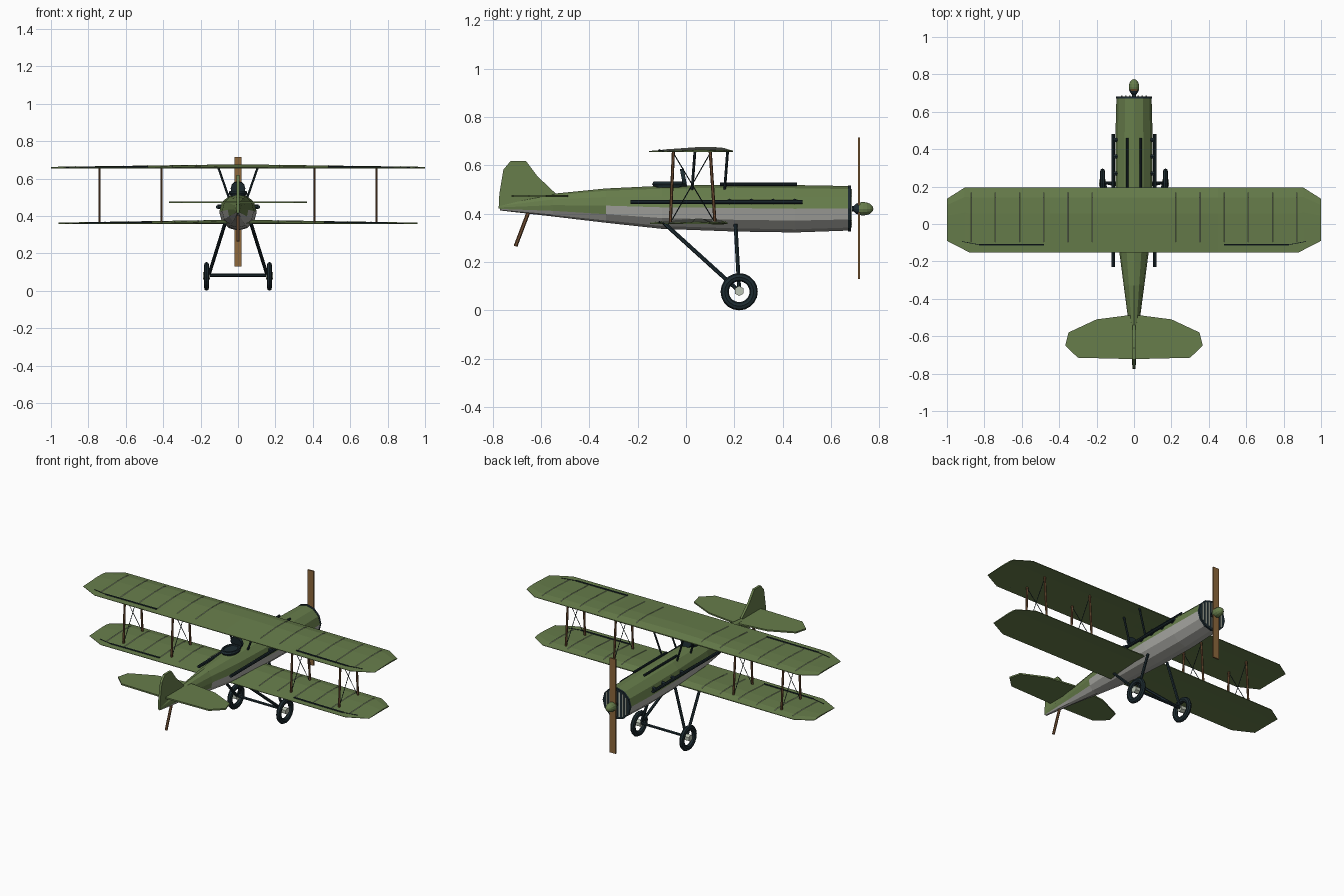
import bpy, bmesh, math
from mathutils import Vector, Matrix

cube = bpy.data.objects.get("Cube")
if cube:
    bpy.data.objects.remove(cube, do_unlink=True)


def material(name, rgb):
    m = bpy.data.materials.new(name)
    m.use_nodes = True
    m.diffuse_color = (*rgb, 1)
    m.node_tree.nodes["Principled BSDF"].inputs["Base Color"].default_value = (*rgb, 1)
    return m


GREEN = material("olive green", (0.135, 0.205, 0.07))
GREY = material("underside grey", (0.42, 0.42, 0.39))
DARK = material("blue black", (0.012, 0.024, 0.03))
WOOD = material("propeller wood", (0.27, 0.14, 0.045))
STRUT = material("strut brown", (0.17, 0.08, 0.035))
PALE = material("pale grey", (0.5, 0.55, 0.46))


def finish(name, bm, *mats):
    bmesh.ops.recalc_face_normals(bm, faces=bm.faces)
    me = bpy.data.meshes.new(name)
    bm.to_mesh(me)
    bm.free()
    for m in mats:
        me.materials.append(m)
    ob = bpy.data.objects.new(name, me)
    bpy.context.collection.objects.link(ob)
    return ob


def rods(name, pairs, r, mat, sides=6):
    """Straight round bars between pairs of points, in one object."""
    bm = bmesh.new()
    for a, b in pairs:
        a, b = Vector(a), Vector(b)
        turn = (b - a).to_track_quat('Z', 'Y').to_matrix().to_4x4()
        bmesh.ops.create_cone(bm, cap_ends=True, segments=sides, radius1=r, radius2=r,
                              depth=(b - a).length, matrix=Matrix.Translation((a + b) / 2) @ turn)
    return finish(name, bm, mat)


def box(name, loc, size, mat):
    bm = bmesh.new()
    bmesh.ops.create_cube(bm, size=1, matrix=Matrix.Translation(loc) @ Matrix.Diagonal((*size, 1)))
    return finish(name, bm, mat)


def plate(name, outline, thick, mat):
    """Extrude a closed 3D outline by a thickness vector, centred on the outline."""
    bm = bmesh.new()
    t = Vector(thick)
    face = bm.faces.new([bm.verts.new(Vector(p) - t / 2) for p in outline])
    ext = bmesh.ops.extrude_face_region(bm, geom=[face])
    bmesh.ops.translate(bm, vec=t, verts=[v for v in ext["geom"] if isinstance(v, bmesh.types.BMVert)])
    return finish(name, bm, mat)


def loft(bm, rings):
    rows = [[bm.verts.new(p) for p in ring] for ring in rings]
    n = len(rows[0])
    faces = [[bm.faces.new((a[j], a[(j + 1) % n], b[(j + 1) % n], b[j])) for j in range(n)]
             for a, b in zip(rows, rows[1:])]
    bm.faces.new(rows[0])
    bm.faces.new(rows[-1])
    return faces


def torus(name, centre, R, r, scale, axis, mat, n=20, k=8):
    bm = bmesh.new()
    grid = []
    for i in range(n):
        a = math.tau * i / n
        ring = []
        for j in range(k):
            b = math.tau * j / k
            d = R + r * math.cos(b)
            p = Vector((d * math.cos(a), d * math.sin(a), r * math.sin(b)))
            p = Matrix.Rotation(math.pi / 2, 3, axis) @ p if axis else p
            ring.append(bm.verts.new(Vector(centre) + p * Vector((1, 1, 1)).length / 3 ** 0.5))
        grid.append(ring)
    for i in range(n):
        for j in range(k):
            i2, j2 = (i + 1) % n, (j + 1) % k
            bm.faces.new((grid[i][j], grid[i2][j], grid[i2][j2], grid[i][j2]))
    for v in bm.verts:
        v.co = Vector(centre) + Vector(c * s for c, s in zip(v.co - Vector(centre), scale))
    return finish(name, bm, mat)


# Fuselage: twelve-sided sections (y, bottom, top, half width)
sections = [(-0.77, 0.413, 0.438, 0.008), (-0.55, 0.388, 0.482, 0.026), (-0.33, 0.362, 0.504, 0.055),
            (-0.1, 0.337, 0.515, 0.085), (0.2, 0.326, 0.52, 0.1), (0.45, 0.322, 0.518, 0.1),
            (0.675, 0.33, 0.514, 0.094)]
bm = bmesh.new()
rings = [[(w * math.cos(math.tau * j / 12), y, (lo + hi) / 2 + (hi - lo) / 2 * math.sin(math.tau * j / 12))
          for j in range(12)] for y, lo, hi, w in sections]
for i, band in enumerate(loft(bm, rings)):
    first = 6 if i > 1 else 7
    for j, f in enumerate(band):
        f.material_index = int(first <= j < 18 - first)
finish("fuselage", bm, GREEN, GREY)

# Nose radiator with pale slats
rods("nose_ring", [((0, 0.67, 0.422), (0, 0.682, 0.422))], 0.095, DARK, 12)
for i in range(-3, 4):
    x = i * 0.022
    box("radiator_slat", (x, 0.683, 0.422), (0.007, 0.006, 1.75 * math.sqrt(0.09 ** 2 - x * x)), PALE)

# Propeller and spinner
box("propeller", (0, 0.716, 0.422), (0.04, 0.009, 0.586), WOOD)
rods("propeller_shaft", [((0, 0.67, 0.42), (0, 0.72, 0.42))], 0.012, DARK)
bm = bmesh.new()
bmesh.ops.create_uvsphere(bm, u_segments=12, v_segments=8, radius=1,
                          matrix=Matrix.Translation((0, 0.732, 0.42)) @ Matrix.Diagonal((0.028, 0.043, 0.028, 1))
                          @ Matrix.Rotation(math.pi / 2, 4, 'X'))
for f in bm.faces:
    f.material_index = int(f.calc_center_median().y < 0.722)
finish("spinner", bm, GREEN, DARK)

# Wings: aerofoil as (chord fraction from trailing edge, height)
upper_curve = [(0, 0.002), (0.35, 0.012), (0.6, 0.019), (0.85, 0.017), (1, 0.003)]
aerofoil = upper_curve + [(1, -0.003), (0.75, 0), (0.4, 0), (0, -0.002)]


def wing(name, z, half, back, front, centre_lift):
    def edges(x):
        return (back + 0.062 * max(0, (x - half + 0.12) / 0.12),
                front - 0.06 * max(0, (x - half + 0.095) / 0.095))

    def point(x, t, h):
        b, f = edges(abs(x))
        k = 1 - 0.6 * abs(x) / half
        return (x, b + (f - b) * t, z + h * k + centre_lift * (1 - abs(x) / half))

    right = [half, half - 0.095, half - 0.12, 0.45]
    stations = [-x for x in right] + [0] + right[::-1]
    bm = bmesh.new()
    loft(bm, [[point(x, t, h) for t, h in aerofoil] for x in stations])
    finish(name, bm, GREEN)

    # Rib tapes and aileron hinge bars lying on the top surface
    ribs = []
    for s in (-1, 1):
        for i in range(6):
            x = s * (0.223 + 0.1295 * i) * half
            curve = [point(x, t, h + 0.001) for t, h in [(0.16, 0.0066)] + upper_curve[1:4] + [(0.92, 0.011)]]
            ribs += zip(curve, curve[1:])
        ends = [point(s * x * half, 0.12, 0.008) for x in (0.48, 0.83, 0.92)]
        rods(name + "_aileron_bar", [ends[:2]], 0.005, DARK)
        rods(name + "_aileron_hinge", [ends[1:]], 0.002, DARK)
    rods(name + "_rib_tapes", ribs, 0.0018, PALE, 4)


wing("upper_wing", 0.655, 1.0, -0.152, 0.195, 0.002)
wing("lower_wing", 0.357, 0.96, -0.148, 0.172, 0.004)

# Interplane struts with crossed bracing wires, cabane struts
for s in (-1, 1):
    for x in (0.41 * s, 0.74 * s):
        rods("wing_struts", [((x, -0.065, 0.36), (x, -0.052, 0.66)),
                             ((x, 0.12, 0.36), (x, 0.1, 0.66))], 0.0065, STRUT)
        rods("bracing_wires", [((x, -0.06, 0.37), (x, 0.1, 0.65)),
                               ((x, 0.115, 0.37), (x, -0.052, 0.65))], 0.0022, DARK, 4)
    rods("cabane_struts", [((0.05 * s, 0.025, 0.5), (0.105 * s, 0.037, 0.658)),
                           ((0.05 * s, 0.16, 0.5), (0.105 * s, 0.172, 0.658))], 0.006, DARK)

    # Exhaust pipe with stubs, and gun barrel
    rods("exhaust_pipe", [((0.11 * s, -0.23, 0.448), (0.11 * s, 0.482, 0.448))], 0.009, DARK, 8)
    rods("exhaust_stubs", [((0.08 * s, 0.18 + 0.09 * i, 0.45), (0.11 * s, 0.18 + 0.09 * i, 0.45))
                           for i in range(4)], 0.012, DARK)
    rods("gun_barrel", [((0.036 * s, 0.14, 0.522), (0.036 * s, 0.46, 0.522))], 0.007, DARK, 8)

    # Undercarriage
    rods("gear_legs", [((0.07 * s, 0.205, 0.355), (0.155 * s, 0.22, 0.085)),
                       ((0.07 * s, -0.09, 0.36), (0.155 * s, 0.21, 0.088))], 0.0085, DARK)
    torus("tyre", (0.168 * s, 0.22, 0.077), 0.06, 0.017, (0.8, 1, 1), 'Y', DARK)
    rods("wheel_hub", [((0.15 * s, 0.22, 0.08), (0.186 * s, 0.22, 0.08))], 0.021, PALE)
rods("axle", [((-0.165, 0.22, 0.083), (0.165, 0.22, 0.083))], 0.0085, DARK)

# Cockpit coaming, seat opening and windscreen disc
torus("cockpit_rim", (0, -0.07, 0.522), 0.055, 0.012, (0.75, 1.05, 1), None, DARK, 16, 6)
bm = bmesh.new()
bmesh.ops.create_cone(bm, cap_ends=True, segments=16, radius1=0.055, radius2=0.055, depth=0.02,
                      matrix=Matrix.Translation((0, -0.07, 0.517)) @ Matrix.Diagonal((0.75, 1.05, 1, 1)))
finish("cockpit_opening", bm, DARK)
rods("windscreen", [((0, -0.018, 0.545), (0, -0.002, 0.548))], 0.039, DARK, 12)

# Tail surfaces and skid
half_tail = [(0.03, -0.488), (0.2, -0.51), (0.35, -0.58), (0.368, -0.65), (0.3, -0.715), (0.02, -0.722)]
plate("tailplane", [(x, y, 0.473) for x, y in half_tail] + [(-x, y, 0.473) for x, y in half_tail[::-1]],
      (0, 0, 0.009), GREEN)
fin = [(-0.775, 0.42), (-0.772, 0.48), (-0.755, 0.582), (-0.725, 0.618), (-0.662, 0.618), (-0.615, 0.555),
       (-0.54, 0.484), (-0.6, 0.44)]
plate("tail_fin", [(0, y, z) for y, z in fin], (0.014, 0, 0), GREEN)
rods("tail_skid", [((0, -0.65, 0.41), (0, -0.705, 0.265))], 0.008, STRUT)
